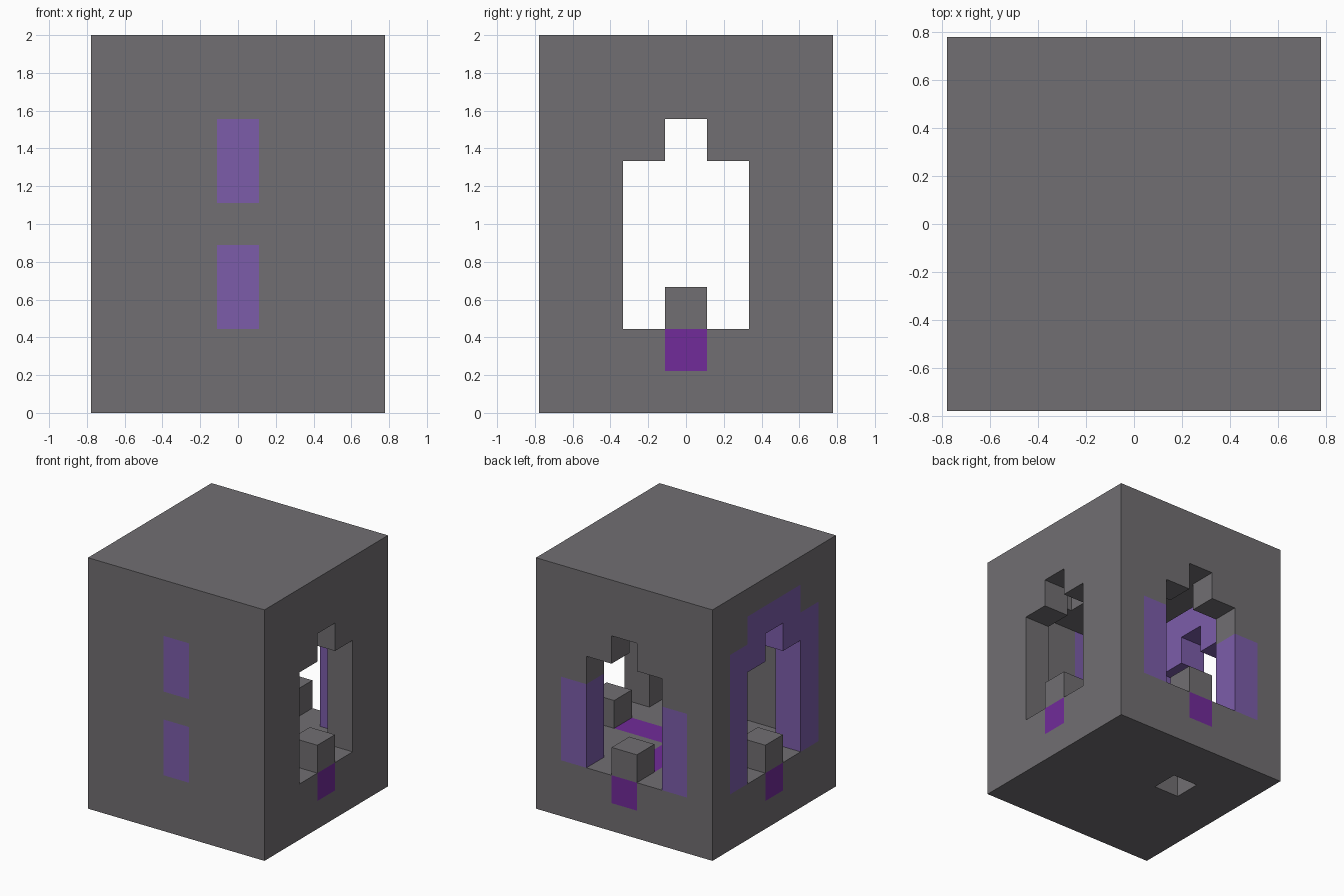
import bpy
import bmesh
from mathutils import Vector

cube = bpy.data.objects.get("Cube")
if cube:
    bpy.data.objects.remove(cube, do_unlink=True)

WIDE, TALL = 7, 9          # block counts across and up
SIZE = 2 / TALL            # edge of one block


def make_material(name, color):
    mat = bpy.data.materials.new(name)
    mat.use_nodes = True
    rgba = (*color, 1)
    mat.diffuse_color = rgba
    mat.node_tree.nodes["Principled BSDF"].inputs["Base Color"].default_value = rgba
    return mat


stone = make_material("grey stone", (0.165, 0.158, 0.168))
lavender = make_material("lavender stone", (0.20, 0.108, 0.40))
violet = make_material("deep violet stone", (0.165, 0.024, 0.32))

blocks = {}                # block position -> part name


def fill(part, xs, ys, zs):
    """Put a box of blocks in a part; None carves it away."""
    for x in xs:
        for y in ys:
            for z in zs:
                if part:
                    blocks[x, y, z] = part
                else:
                    blocks.pop((x, y, z), None)


mid = WIDE // 2
last = WIDE - 1
opening = range(mid - 1, mid + 2)
room = range(1, last)
jambs = (1, last - 1)

# Solid tower with a room inside
fill("tower_shell", range(WIDE), range(WIDE), range(TALL))
fill(None, room, room, range(2, 7))

# Lavender arch around the side opening, jambs at the back, slits in the front
fill("side_arch", [0], jambs, range(2, 7))
fill("side_arch", [0], opening, range(6, 8))
fill("back_jambs", jambs, [last], range(2, 5))
fill("front_slits", [mid], [0], (2, 3, 5, 6))

# Violet strips set in the floor
fill("floor_inlay", range(WIDE), [mid], [1])
fill("floor_inlay", [mid], range(mid, WIDE), [1])

# Stepped openings in three walls, each with a block on its sill
for xs, ys, peak_x, peak_y in (
    ([0], opening, [0], [mid]),
    ([last], opening, [last], [mid]),
    (opening, [last], [mid], [last]),
):
    fill(None, xs, ys, range(2, 6))
    fill(None, peak_x, peak_y, [6])
    fill("sill_blocks", peak_x, peak_y, [2])

# Ceiling recesses beside the side walls and a pocket under the base
fill(None, jambs, opening, [7])
fill(None, [2], [4], [0])


def build_part(part, mat):
    """Make the exposed block faces of one part."""
    bm = bmesh.new()
    offset = Vector((WIDE / 2, WIDE / 2, 0))
    for cell, owner in blocks.items():
        if owner != part:
            continue
        center = Vector(cell) + Vector((0.5, 0.5, 0.5)) - offset
        for axis in range(3):
            for sign in (-1, 1):
                neighbour = list(cell)
                neighbour[axis] += sign
                if tuple(neighbour) in blocks:
                    continue
                normal, u = Vector(), Vector()
                normal[axis] = sign / 2
                u[(axis + 1) % 3] = 0.5
                v = normal.cross(u) * 2
                corners = (-u - v, u - v, u + v, v - u)
                bm.faces.new([bm.verts.new((center + normal + c) * SIZE) for c in corners])
    bmesh.ops.remove_doubles(bm, verts=bm.verts, dist=SIZE / 100)
    mesh = bpy.data.meshes.new(part)
    bm.to_mesh(mesh)
    bm.free()
    mesh.materials.append(mat)
    bpy.context.collection.objects.link(bpy.data.objects.new(part, mesh))


for part, mat in (
    ("tower_shell", stone),
    ("sill_blocks", stone),
    ("side_arch", lavender),
    ("back_jambs", lavender),
    ("front_slits", lavender),
    ("floor_inlay", violet),
):
    build_part(part, mat)
